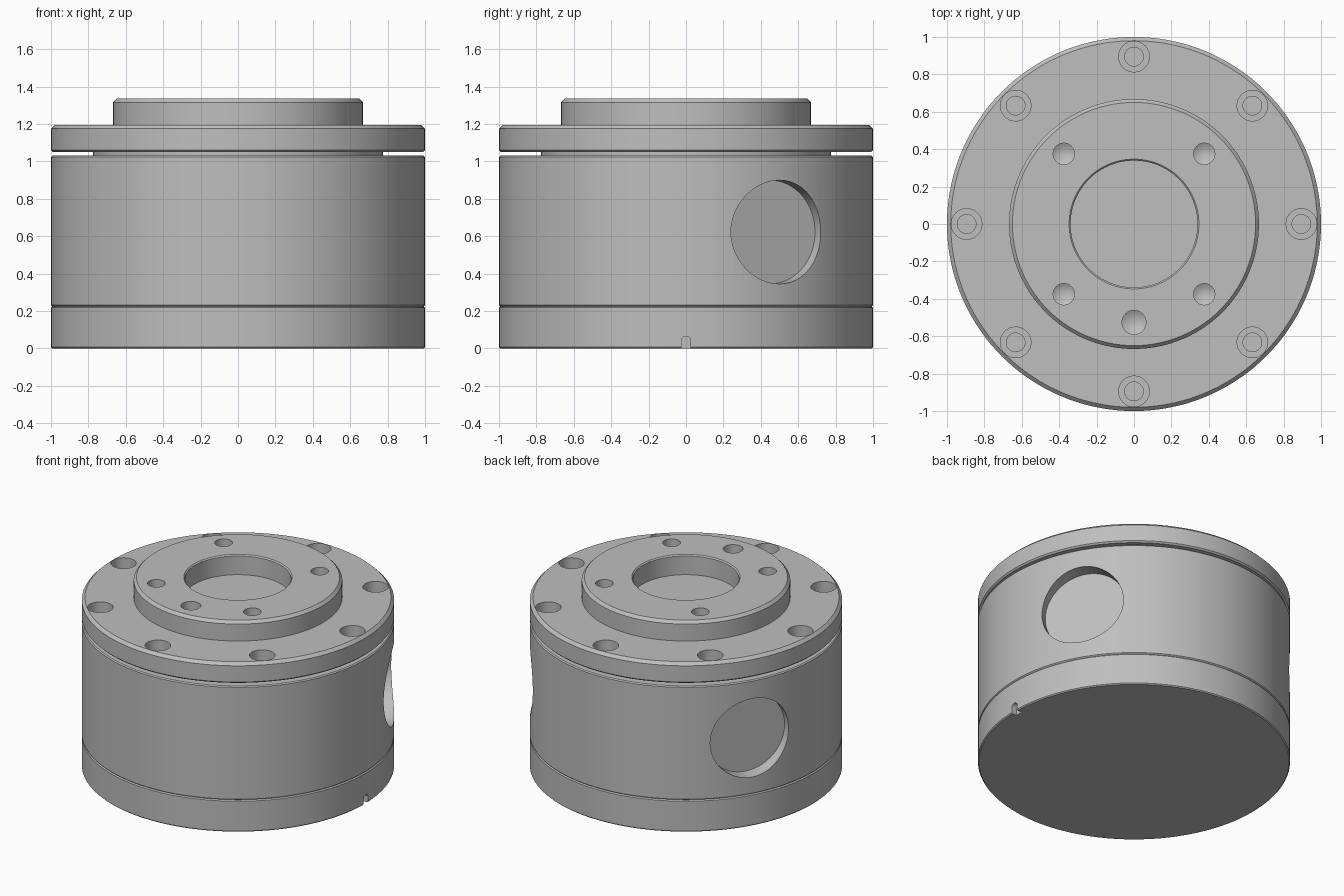
import bpy, bmesh
from math import pi, radians
from mathutils import Matrix, Vector

cube = bpy.data.objects.get("Cube")
if cube:
    bpy.data.objects.remove(cube, do_unlink=True)

steel = bpy.data.materials.new("satin grey metal")
steel.use_nodes = True
GREY = (0.52, 0.52, 0.52, 1)
steel.diffuse_color = GREY
steel.node_tree.nodes["Principled BSDF"].inputs["Base Color"].default_value = GREY


def to_object(name, bm):
    bmesh.ops.recalc_face_normals(bm, faces=bm.faces)
    mesh = bpy.data.meshes.new(name)
    bm.to_mesh(mesh)
    bm.free()
    mesh.materials.append(steel)
    obj = bpy.data.objects.new(name, mesh)
    bpy.context.collection.objects.link(obj)
    return obj


def turned(name, profile, segments=144, matrix=Matrix()):
    """Solid of revolution from (radius, height) points that start and end on the axis."""
    bm = bmesh.new()
    verts = [bm.verts.new((r, 0, z)) for r, z in profile]
    edges = [bm.edges.new(pair) for pair in zip(verts, verts[1:])]
    bmesh.ops.spin(bm, geom=verts + edges, cent=(0, 0, 0), axis=(0, 0, 1),
                   angle=2 * pi, steps=segments, use_merge=True)
    bmesh.ops.remove_doubles(bm, verts=bm.verts, dist=0.0001)
    bm.transform(matrix)
    return to_object(name, bm)


def cut(target, cutter):
    cutter.hide_render = True
    mod = target.modifiers.new("cut", "BOOLEAN")
    mod.operation = "DIFFERENCE"
    mod.solver = "EXACT"
    mod.object = cutter
    select(target)
    bpy.ops.object.modifier_apply(modifier=mod.name)
    bpy.data.objects.remove(cutter, do_unlink=True)


def select(obj):
    bpy.ops.object.select_all(action="DESELECT")
    obj.select_set(True)
    bpy.context.view_layer.objects.active = obj


def around(radius, degrees):
    return Matrix.Rotation(radians(degrees), 4, "Z") @ Matrix.Translation((radius, 0, 0))


# Base ring with small edge chamfers
C = 0.007
base = turned("base", [(0, 0), (1 - C, 0), (1, C), (1, 0.225 - C), (1 - C, 0.225), (0, 0.225)])

# Main body with the recessed neck on top
body = turned("body", [(0, 0.225), (1 - C, 0.225), (1, 0.225 + C), (1, 1.03 - C),
                       (1 - C, 1.03), (0.775, 1.03), (0.775, 1.05), (0, 1.05)])

# Flange and raised hub with a shallow central bore
cover = turned("flange_cover", [
    (0, 1.05), (0.99, 1.05), (1, 1.06), (1, 1.175), (0.98, 1.195), (0.668, 1.195),
    (0.668, 1.315), (0.65, 1.335), (0.347, 1.335), (0.339, 1.327), (0.339, 1.195), (0, 1.195)])

# Round pockets on the two rear flanks
for angle in (30, 150):
    turn = Matrix.Rotation(radians(angle), 4, "Z") @ Matrix.Rotation(pi / 2, 4, "Y")
    place = Matrix.Translation((0, 0, 0.622)) @ turn
    cut(body, turned("pocket_cutter", [(0, 0.9), (0.277, 0.9), (0.277, 1.2), (0, 1.2)], 72, place))

# Counterbored bolt holes through the flange
for i in range(8):
    cut(cover, turned("bolt_cutter", [(0, 1), (0.05, 1), (0.05, 1.11), (0.082, 1.11),
                                      (0.082, 1.3), (0, 1.3)], 32, around(0.895, i * 45)))

# Drilled holes with conical ends in the hub
drills = [(0.531, a, 0.057) for a in (45, 135, 225, 315)] + [(0.526, 270, 0.064)]
for radius, angle, r in drills:
    cut(cover, turned("drill_cutter", [(0, 1.2 - 0.6 * r), (r, 1.2), (r, 1.4), (0, 1.4)],
                      32, around(radius, angle)))

# Round-topped locating notch at the foot
place = Matrix.Translation((0, 0, 0.04)) @ Matrix.Rotation(pi / 2, 4, "Y")
cut(base, turned("notch_top_cutter", [(0, 0.96), (0.025, 0.96), (0.025, 1.1), (0, 1.1)], 24, place))
bm = bmesh.new()
bmesh.ops.create_cube(bm, size=1)
bmesh.ops.scale(bm, vec=Vector((0.14, 0.05, 0.08)), verts=bm.verts)
bmesh.ops.translate(bm, vec=Vector((1.03, 0, 0)), verts=bm.verts)
cut(base, to_object("notch_foot_cutter", bm))

# Smooth curved walls, crisp machined edges
for part in (base, body, cover):
    select(part)
    bpy.ops.object.shade_smooth_by_angle(angle=radians(25))
